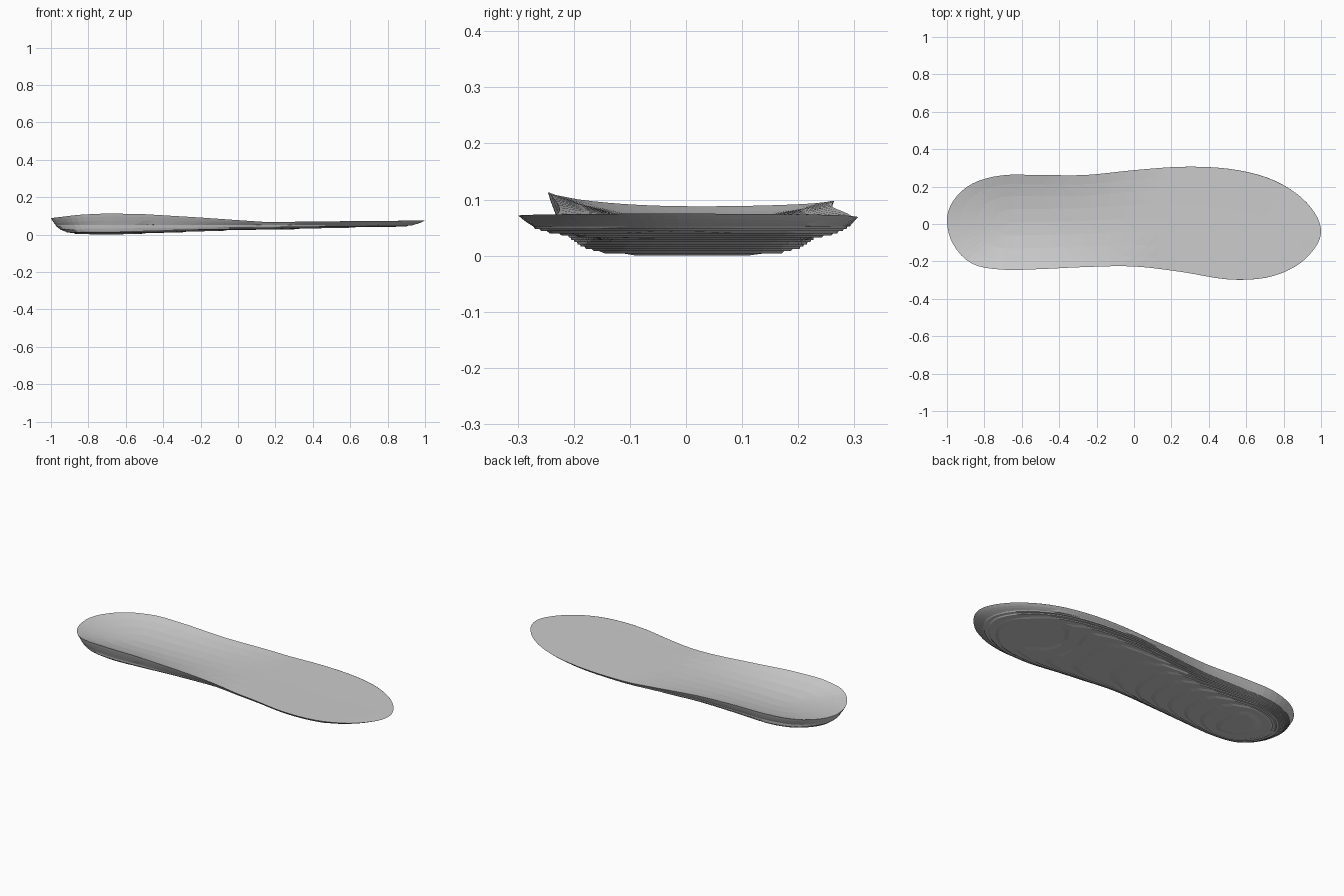
import bpy, bmesh, math
from mathutils import Vector

if "Cube" in bpy.data.objects:
    bpy.data.objects.remove(bpy.data.objects["Cube"])

N = 48            # stations along the length
STEP = 0.004      # height of one sole layer

# Outline half-profiles at x = -cos(k*pi/12)
UPPER = [.02, .125, .215, .26, .262, .262, .288, .306, .296, .25, .165, .06, -.04]
LOWER = [.02, -.11, -.212, -.244, -.241, -.23, -.227, -.257, -.296, -.287, -.225, -.13, -.04]
# Height profiles (x, z)
RIM_ARCH = [(-1, .088), (-.85, .106), (-.7, .113), (-.5, .109), (-.2, .091), (0, .077), (.15, .067), (1, .075)]
RIM_OUTER = [(-1, .088), (-.7, .098), (-.5, .096), (-.2, .084), (0, .075), (.15, .067), (1, .075)]
FLOOR = [(-1, .062), (-.65, .06), (-.2, .064), (.15, .066), (1, .074)]
BASE = [(-1, .004), (-.65, .003), (0, .027), (.6, .036), (1, .046)]


def lerp(table, x):
    for (x0, a), (x1, b) in zip(table, table[1:]):
        if x <= x1:
            return a + (b - a) * (x - x0) / (x1 - x0)
    return table[-1][1]


def smooth(values, u):
    """Catmull-Rom through evenly spaced values."""
    i = min(int(u), len(values) - 2)
    f = u - i
    p = [values[max(0, min(len(values) - 1, i + j))] for j in (-1, 0, 1, 2)]
    # at the round ends mirror the outline so that it closes tangentially
    if i == 0:
        p[0] = 2 * p[1] - p[2]
    if i == len(values) - 2:
        p[3] = 2 * p[2] - p[1]
    return 0.5 * (2 * p[1] + (p[2] - p[0]) * f + (2 * p[0] - 5 * p[1] + 4 * p[2] - p[3]) * f * f
                  + (3 * p[1] - p[0] - 3 * p[2] + p[3]) * f ** 3)


# Closed outline with its matching spine points and rim heights
outline = []
for i in list(range(N + 1)) + list(range(N + 1, 2 * N)):
    upper_side = i > N
    k = 2 * N - i if upper_side else i
    x = -math.cos(math.pi * k / N)
    u = k * 12 / N
    yu, yl = smooth(UPPER, u), smooth(LOWER, u)
    sx = max(-.65, min(.6, x))
    k_s = math.acos(-sx) * 12 / math.pi
    sy = (smooth(UPPER, k_s) + smooth(LOWER, k_s)) / 2
    rim = lerp(RIM_OUTER if upper_side else RIM_ARCH, x)
    outline.append((Vector((x, yu if upper_side else yl)), Vector((sx, sy)), rim))


def top_z(p, t, rim):
    floor = lerp(FLOOR, p.x)
    return floor + (rim - floor) * t ** 2


def bottom_z(p, t, rim):
    base = lerp(BASE, p.x)
    hollow = .008 * math.exp(-((p.x - .58) ** 2 + p.y ** 2) / .03)
    return base + hollow + (rim - base) * (.85 * t ** 9 + .15 * t ** 3 if t < 1 else 1)


def add_skin(bm, height, rings):
    """Nested outline rings shrinking onto the spine."""
    loops = []
    for t in rings:
        loop = []
        for edge, spine, rim in outline:
            p = spine.lerp(edge, t)
            loop.append(bm.verts.new((p.x, p.y, height(p, t, rim))))
        loops.append(loop)
    n = len(outline)
    for a, b in zip(loops, loops[1:]):
        for i in range(n):
            j = (i + 1) % n
            bm.faces.new((a[i], a[j], b[j], b[i]))
    bmesh.ops.remove_doubles(bm, verts=bm.verts[:], dist=1e-5)


bm = bmesh.new()

# Underside, sliced at layer heights and terraced
add_skin(bm, bottom_z, [1, .98, .95, .91, .85, .76, .64, .5, .35, .18, 0])
bmesh.ops.triangulate(bm, faces=bm.faces[:])
LIMIT = 14
for k in range(1, LIMIT):
    for f in (0, .25):
        bmesh.ops.bisect_plane(bm, geom=bm.verts[:] + bm.edges[:] + bm.faces[:], dist=1e-6,
                               plane_co=(0, 0, (k + f) * STEP), plane_no=(0, 0, 1))
for v in bm.verts:
    if v.co.z < LIMIT * STEP:
        k = math.floor(v.co.z / STEP + 1e-3)
        f = max(0, v.co.z / STEP - k)
        v.co.z = max(0, STEP * (k + min(f / .25, 1) - .4))
low = min(v.co.z for v in bm.verts)
for v in bm.verts:
    if v.co.z < LIMIT * STEP:
        v.co.z -= low

# Upper face with the shallow heel cup
add_skin(bm, top_z, [1, .8, .55, .28, 0])
bmesh.ops.triangulate(bm, faces=bm.faces[:])
bmesh.ops.recalc_face_normals(bm, faces=bm.faces[:])

mesh = bpy.data.meshes.new("insole")
bm.to_mesh(mesh)
bm.free()
insole = bpy.data.objects.new("insole", mesh)
bpy.context.collection.objects.link(insole)
